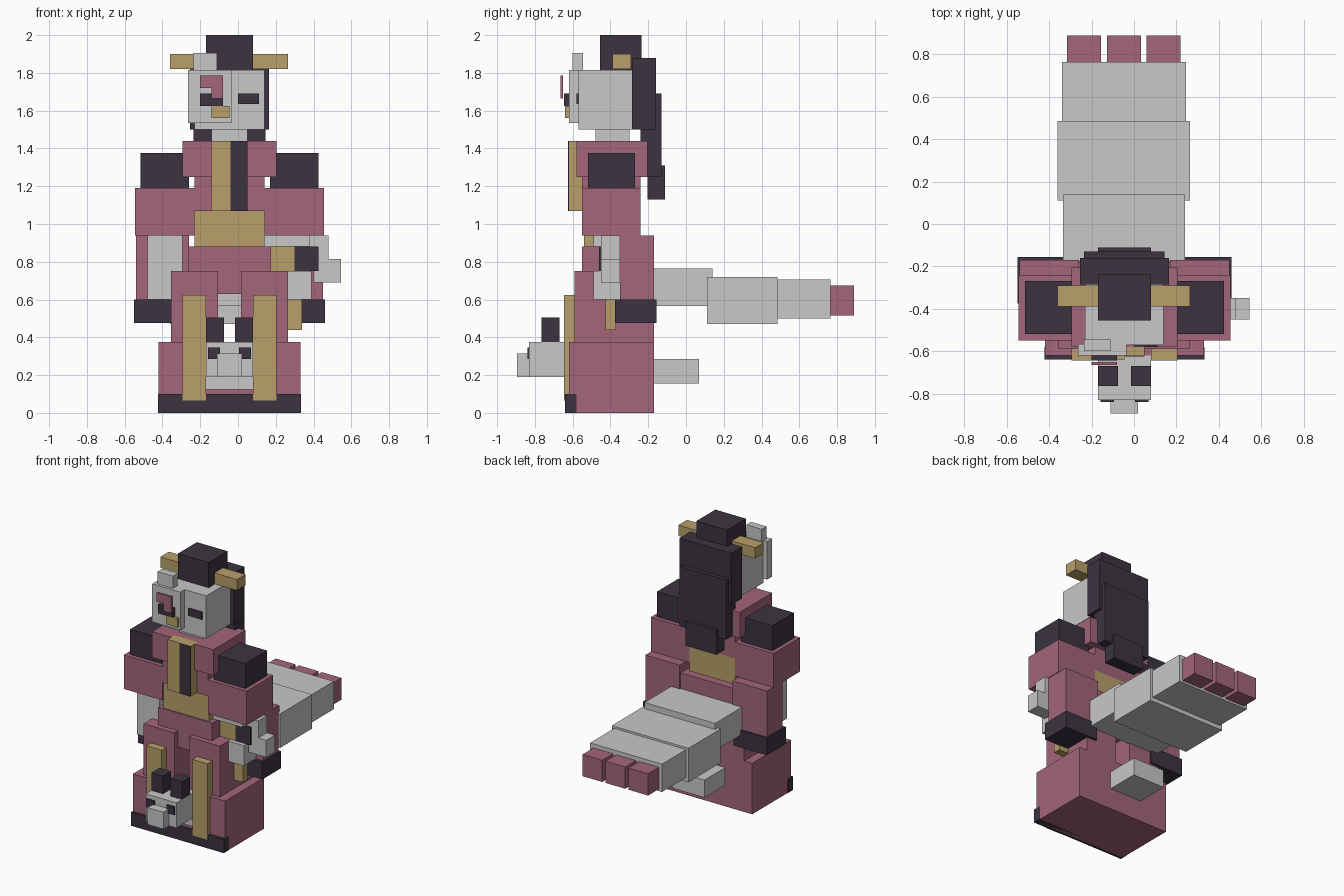
import bpy, bmesh

AXIS = -0.045  # symmetry plane of the body


def colour(name, r, g, b):
    m = bpy.data.materials.new(name)
    m.diffuse_color = (r, g, b, 1)
    return m


ROSE = colour("rose", 0.366, 0.133, 0.195)
DARK = colour("dark_plum", 0.045, 0.034, 0.051)
GOLD = colour("gold", 0.479, 0.352, 0.144)
GREY = colour("pale_grey", 0.578, 0.578, 0.578)


def box(name, mat, x, y, z):
    """Box from three (low, high) ranges."""
    bm = bmesh.new()
    bmesh.ops.create_cube(bm, size=1)
    for v in bm.verts:
        v.co = [r[0] if c < 0 else r[1] for c, r in zip(v.co, (x, y, z))]
    me = bpy.data.meshes.new(name)
    bm.to_mesh(me)
    bm.free()
    me.materials.append(mat)
    ob = bpy.data.objects.new(name, me)
    bpy.context.collection.objects.link(ob)


def pair(name, mat, x, y, z):
    """Box on the +x side and its mirror image."""
    box(name + "_right", mat, x, y, z)
    box(name + "_left", mat, (2 * AXIS - x[1], 2 * AXIS - x[0]), y, z)


# Skirt
box("skirt", ROSE, (-0.42, 0.33), (-0.62, -0.17), (0, 0.375))
box("hem", DARK, (-0.423, 0.333), (-0.64, -0.58), (0, 0.10))
pair("skirt_panel", ROSE, (0.015, 0.265), (-0.59, -0.17), (0.375, 0.75))
pair("sash_strip", GOLD, (0.08, 0.205), (-0.645, -0.585), (0.065, 0.625))
box("hips", ROSE, (-0.265, 0.175), (-0.55, -0.18), (0.63, 0.88))

# Torso
box("belt", GOLD, (-0.23, 0.14), (-0.54, -0.24), (0.88, 1.07))
box("torso", ROSE, (-0.23, 0.14), (-0.55, -0.24), (1.07, 1.25))
box("chest", ROSE, (-0.295, 0.205), (-0.58, -0.205), (1.25, 1.44))
box("collar", GOLD, (-0.14, 0.05), (-0.62, -0.54), (1.07, 1.44))
box("collar_stripe", DARK, (-0.04, 0.05), (-0.625, -0.62), (1.07, 1.44))

# Arms
pair("upper_sleeve", ROSE, (0.14, 0.455), (-0.55, -0.24), (0.94, 1.19))
pair("shoulder_pad", DARK, (0.17, 0.425), (-0.52, -0.27), (1.19, 1.375))
pair("lower_sleeve", ROSE, (0.17, 0.45), (-0.35, -0.17), (0.60, 0.94))
pair("cuff", DARK, (0.19, 0.46), (-0.375, -0.155), (0.475, 0.60))
box("left_forearm", GREY, (-0.48, -0.295), (-0.49, -0.345), (0.60, 0.94))
box("right_forearm", GREY, (0.20, 0.39), (-0.49, -0.345), (0.60, 0.75))
box("right_wrist", GREY, (0.14, 0.38), (-0.49, -0.345), (0.88, 0.94))
box("right_palm", GREY, (0.36, 0.48), (-0.45, -0.35), (0.815, 0.94))
box("right_thumb", GREY, (0.40, 0.545), (-0.45, -0.35), (0.69, 0.815))
box("fan_gold", GOLD, (0.17, 0.30), (-0.46, -0.35), (0.75, 0.88))
box("fan_dark", DARK, (0.30, 0.425), (-0.46, -0.35), (0.75, 0.88))
box("tassel", GOLD, (0.265, 0.34), (-0.425, -0.37), (0.44, 0.60))

# Head
box("neck", GREY, (-0.14, 0.05), (-0.48, -0.30), (1.44, 1.50))
box("head", GREY, (-0.23, 0.14), (-0.57, -0.285), (1.50, 1.815))
box("eye", DARK, (0, 0.11), (-0.579, -0.57), (1.635, 1.69))

# Half mask
box("mask", GREY, (-0.265, -0.035), (-0.62, -0.565), (1.535, 1.815))
box("mask_ear", GREY, (-0.235, -0.11), (-0.60, -0.545), (1.815, 1.905))
box("mask_eye", DARK, (-0.20, -0.08), (-0.645, -0.62), (1.625, 1.69))
box("mask_nose", GOLD, (-0.14, -0.045), (-0.64, -0.62), (1.56, 1.625))
box("mask_mark_top", ROSE, (-0.20, -0.08), (-0.665, -0.65), (1.72, 1.785))
box("mask_mark_side", ROSE, (-0.14, -0.08), (-0.665, -0.65), (1.665, 1.72))

# Hair and hairpin
box("hair_upper", DARK, (-0.255, 0.165), (-0.285, -0.16), (1.50, 1.88))
box("hair_middle", DARK, (-0.235, 0.145), (-0.24, -0.13), (1.25, 1.69))
box("hair_tip", DARK, (-0.17, 0.08), (-0.205, -0.11), (1.13, 1.31))
box("bun", DARK, (-0.17, 0.08), (-0.455, -0.235), (1.815, 2.0))
box("hairpin", GOLD, (-0.36, 0.265), (-0.39, -0.29), (1.82, 1.90))

# Broad tail with three tips, and the short block beneath it
box("tail_base", GREY, (-0.335, 0.24), (-0.178, 0.14), (0.565, 0.765))
box("tail_middle", GREY, (-0.36, 0.265), (0.11, 0.485), (0.47, 0.72))
box("tail_end", GREY, (-0.34, 0.245), (0.48, 0.765), (0.50, 0.705))
for i in range(3):
    x = -0.315 + i * 0.187
    box(f"tail_tip_{i + 1}", ROSE, (x, x + 0.16), (0.765, 0.89), (0.515, 0.675))
box("lower_tail", GREY, (-0.20, 0.06), (-0.17, 0.07), (0.155, 0.285))

# Small animal at the front
box("pet_body", GREY, (-0.17, 0.08), (-0.635, -0.61), (0.125, 0.375))
box("pet_head", GREY, (-0.17, 0.08), (-0.83, -0.63), (0.19, 0.375))
box("pet_snout", GREY, (-0.11, 0.02), (-0.895, -0.83), (0.19, 0.315))
pair("pet_ear", DARK, (-0.015, 0.08), (-0.765, -0.67), (0.375, 0.505))
pair("pet_eye", DARK, (0.005, 0.068), (-0.84, -0.83), (0.285, 0.345))
